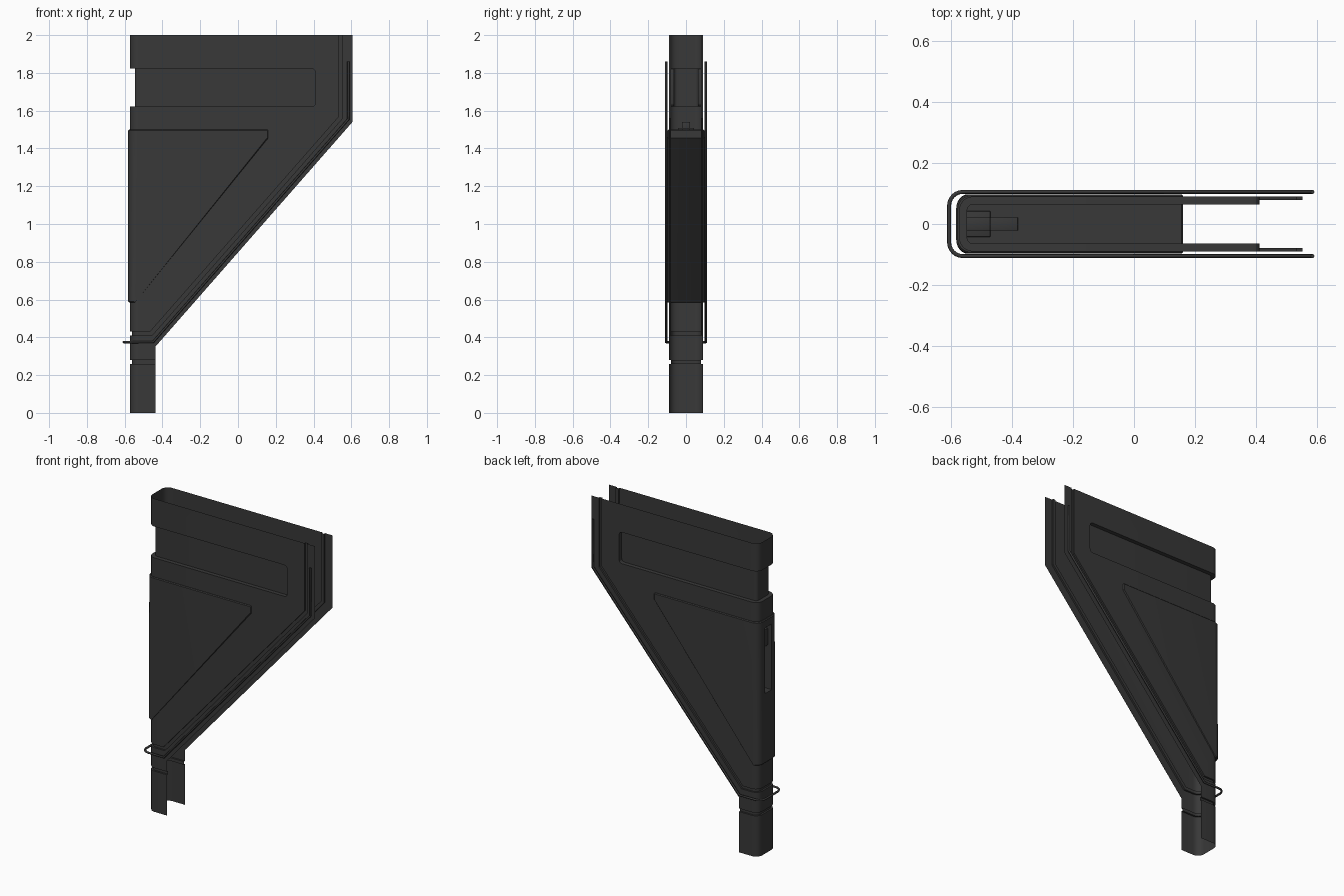
import bpy, bmesh, math
from mathutils import Vector

if "Cube" in bpy.data.objects:
    bpy.data.objects.remove(bpy.data.objects["Cube"])

X0, W, R = -0.572, 0.09, 0.045           # end wall x, half width, corner radius
XA = X0 + R
U0 = XA - R * math.pi / 2 - (W - R)      # unrolled position of the y = 0 centre line

dark = bpy.data.materials.new("dark_plastic")
dark.diffuse_color = (0.04, 0.04, 0.04, 1)
dark.use_nodes = True
dark.node_tree.nodes["Principled BSDF"].inputs["Base Color"].default_value = dark.diffuse_color


def finish(ob, angle=30):
    ob.data.materials.append(dark)
    bpy.ops.object.select_all(action='DESELECT')
    ob.select_set(True)
    bpy.context.view_layer.objects.active = ob
    if ob.type == 'MESH':
        bpy.ops.object.shade_smooth_by_angle(angle=math.radians(angle))


def mesh_object(name, bm):
    me = bpy.data.meshes.new(name)
    bm.to_mesh(me)
    bm.free()
    ob = bpy.data.objects.new(name, me)
    bpy.context.collection.objects.link(ob)
    return ob


def wrap(co):
    """Roll a flat point (x, inset, z) round the U-shaped plan."""
    x, d, z = co
    s = XA - x
    if s <= 0:
        return Vector((x, -(W - d), z))
    if s <= R * math.pi / 2:
        a, r = s / R, R - d
        return Vector((XA - r * math.sin(a), -(W - R) - r * math.cos(a), z))
    return Vector((X0 + d, -(W - R) + s - R * math.pi / 2, z))


def region(bm, pts, d):
    bm.faces.new([bm.verts.new((x, d, z)) for x, z in pts])


def step(bm, line, d0, d1):
    for (xa, za), (xb, zb) in zip(line, line[1:]):
        bm.faces.new([bm.verts.new(p) for p in
                      ((xa, d0, za), (xb, d0, zb), (xb, d1, zb), (xa, d1, za))])


# Shell: drawn flat as one half, then rolled and mirrored
GROOVE, RECESS = 0.011, 0.026
low0, low1 = [(U0, 0.26), (-0.438, 0.26)], [(U0, 0.28), (-0.438, 0.28)]
seam0 = [(U0, 0.41), (-0.455, 0.41), (0.552, 1.558), (0.552, 2.0)]
seam1 = [(U0, 0.43), (-0.465, 0.43), (0.533, 1.567), (0.533, 2.0)]
c = 0.02
corner = lambda cz, a0: [(0.41 - c + c * math.cos(math.radians(a0 + 30 * i)),
                          cz + c * math.sin(math.radians(a0 + 30 * i))) for i in range(4)]
recess = [(U0, 1.622)] + corner(1.622 + c, -90) + corner(1.822 - c, 0) + [(U0, 1.822)]
slot = [(U0, 1.45), (U0 + 0.034, 1.45), (U0 + 0.034, 1.03), (U0, 1.03)]

bm = bmesh.new()
region(bm, [(U0, 0), (-0.438, 0)] + low0[::-1], 0)
region(bm, low0 + low1[::-1], GROOVE)
region(bm, low1 + [(-0.438, 0.35), (0.606, 1.54), (0.606, 2)] + seam0[::-1], 0)
region(bm, seam0 + seam1[::-1], GROOVE)
region(bm, seam1 + [(U0, 2)] + recess[::-1] + slot, 0)
region(bm, recess, RECESS)
for line in (low0, low1, seam0, seam1):
    step(bm, line, 0, GROOVE)
step(bm, recess, 0, RECESS)
bmesh.ops.remove_doubles(bm, verts=bm.verts[:], dist=1e-5)
bmesh.ops.triangulate(bm, faces=bm.faces[:])
for i in range(7):
    bmesh.ops.bisect_plane(bm, geom=bm.verts[:] + bm.edges[:] + bm.faces[:], dist=1e-6,
                           plane_co=(XA - R * math.pi / 2 * i / 6, 0, 0), plane_no=(1, 0, 0))
for v in bm.verts:
    v.co = wrap(v.co)
bmesh.ops.recalc_face_normals(bm, faces=bm.faces[:])
bm.normal_update()
if sum(f.normal.y * f.calc_area() for f in bm.faces) > 0:
    bmesh.ops.reverse_faces(bm, faces=bm.faces[:])
shell = mesh_object("shell", bm)
finish(shell)
mir = shell.modifiers.new("mirror", 'MIRROR')
mir.use_axis = (False, True, False)
mir.merge_threshold = 0.0005


def box(name, lo, hi, bevel=0.0):
    bm = bmesh.new()
    bmesh.ops.create_cube(bm, size=1)
    for v in bm.verts:
        v.co = Vector([l + (h - l) * (k + 0.5) for l, h, k in zip(lo, hi, v.co)])
    if bevel:
        bmesh.ops.bevel(bm, geom=bm.edges[:], offset=bevel, segments=2, affect='EDGES', profile=0.5)
    return mesh_object(name, bm)


# Raised triangular block
bm = bmesh.new()
prof = [(-0.582, 0.585), (-0.545, 0.585), (0.16, 1.455), (0.16, 1.5), (-0.582, 1.5)]
face = bm.faces.new([bm.verts.new((x, -0.097, z)) for x, z in prof])
ext = bmesh.ops.extrude_face_region(bm, geom=[face])
bmesh.ops.translate(bm, vec=(0, 0.194, 0),
                    verts=[g for g in ext["geom"] if isinstance(g, bmesh.types.BMVert)])
bmesh.ops.recalc_face_normals(bm, faces=bm.faces[:])
upright = [e for e in bm.edges if all(v.co.x < -0.58 for v in e.verts)
           and abs(e.verts[0].co.z - e.verts[1].co.z) > 0.5]
bmesh.ops.bevel(bm, geom=upright, offset=0.048, segments=6, affect='EDGES', profile=0.5)
rim = [e for e in bm.edges if e.calc_face_angle(0) > math.radians(40)]
bmesh.ops.bevel(bm, geom=rim, offset=0.005, segments=1, affect='EDGES', profile=0.5)
block = mesh_object("triangle_block", bm)

# Slot in the end of the block
cutter = box("slot_cutter", (-0.65, -0.034, 1.03), (-0.48, 0.034, 1.45))
cutter.hide_render = True
finish(block)
cut = block.modifiers.new("slot", 'BOOLEAN')
cut.object, cut.operation, cut.solver = cutter, 'DIFFERENCE', 'EXACT'
bpy.ops.object.modifier_apply(modifier=cut.name)
bpy.data.objects.remove(cutter)

# Latch parts in the slot and on top of the block
for args in (("slot_latch", (-0.56, -0.03, 1.31), (-0.48, 0.03, 1.42), 0.006),
             ("latch_housing", (-0.55, -0.022, 1.49), (-0.47, 0.022, 1.54), 0.004),
             ("latch_base", (-0.55, -0.042, 1.49), (-0.47, 0.042, 1.508), 0.002),
             ("latch_tongue", (-0.475, -0.022, 1.49), (-0.38, 0.022, 1.506), 0.002)):
    finish(box(*args))

# Wire loop following the lower edge and round the end
half = [(0.584, -0.105, 1.86), (0.584, -0.105, 1.555), (-0.45, -0.105, 0.375)]
rw = 0.045
half += [(-0.605 + rw - rw * math.sin(a), -0.105 + rw - rw * math.cos(a), 0.375)
         for a in [math.pi / 2 * i / 6 for i in range(7)]]
path = half + [(x, -y, z) for x, y, z in reversed(half)]
cu = bpy.data.curves.new("wire_loop", 'CURVE')
cu.dimensions = '3D'
cu.bevel_depth = 0.0065
cu.bevel_resolution = 2
cu.use_fill_caps = True
sp = cu.splines.new('POLY')
sp.points.add(len(path) - 1)
for p, co in zip(sp.points, path):
    p.co = (*co, 1)
wire = bpy.data.objects.new("wire_loop", cu)
bpy.context.collection.objects.link(wire)
finish(wire)
